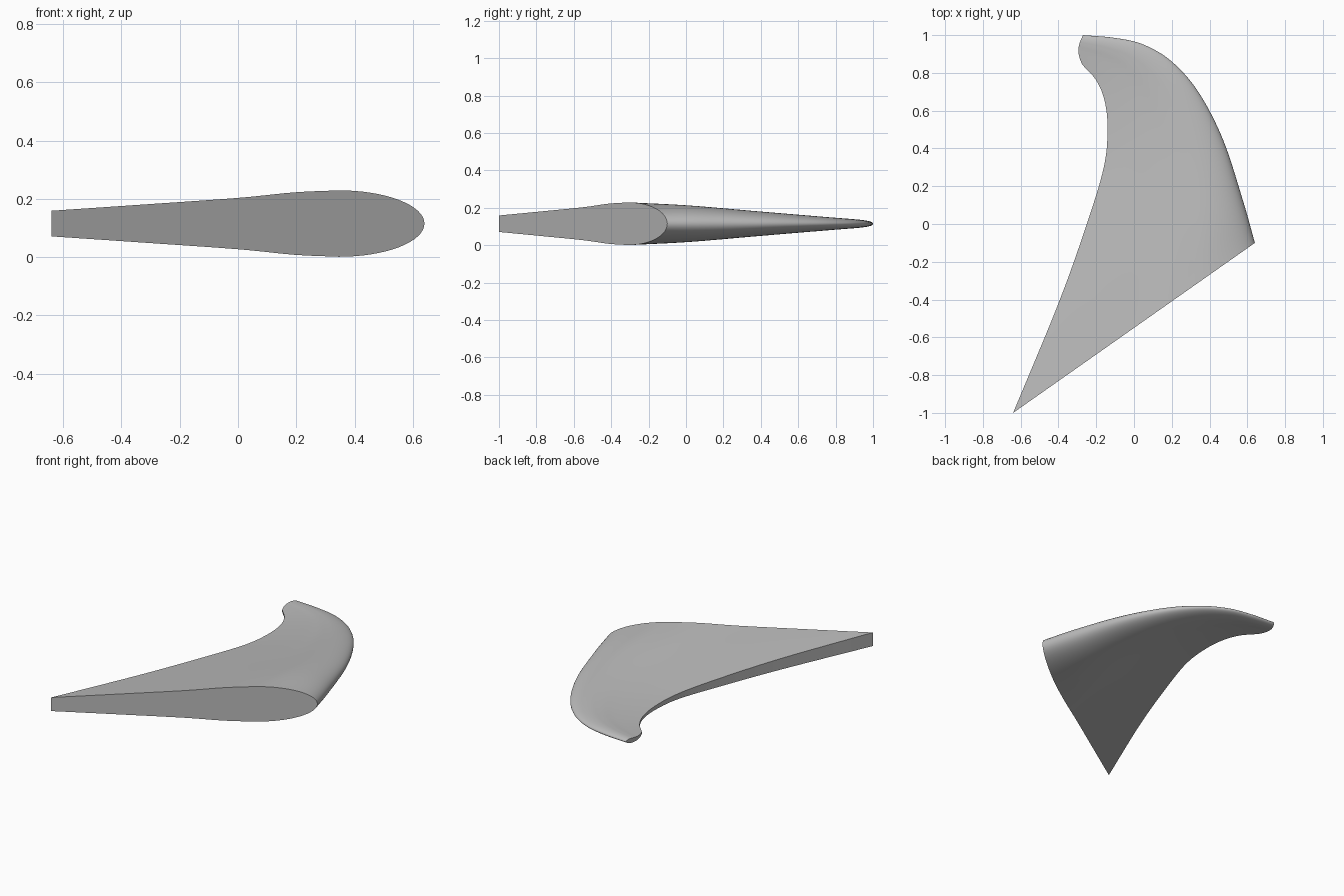
import bpy, bmesh, math
from mathutils import Vector

cube = bpy.data.objects.get("Cube")
if cube:
    bpy.data.objects.remove(cube, do_unlink=True)

MID_Z = 0.115
SPAN_STEPS, AFT_STEPS, NOSE_STEPS = 56, 20, 16
PEAK = 0.77  # chord fraction of greatest thickness

# Stations from root to tip: trailing x, y, leading x, y, half thickness, trailing half thickness
STATIONS = [
    (-.64, -1.0, .64, -.10, .114, .044),
    (-.40, -.42, .575, .13, .098, .036),
    (-.25, 0.0, .47, .45, .069, .027),
    (-.16, .30, .34, .70, .047, .018),
    (-.14, .50, .20, .86, .033, .013),
    (-.155, .65, .05, .95, .025, .010),
    (-.20, .76, -.10, .985, .020, .008),
    (-.275, .845, -.27, 1.0, .015, .007),
]
# Rise from the trailing edge thickness to the greatest thickness
AFT = [(0, 0), (.25, .31), (.5, .63), (.65, .90), (PEAK, 1)]


def spline(points, t):
    """Smooth curve through the points, t from 0 to 1."""
    n = len(points) - 1
    i = min(int(t * n), n - 1)
    f = t * n - i
    b, c = Vector(points[i]), Vector(points[i + 1])
    a = Vector(points[i - 1]) if i else 2 * b - c
    d = Vector(points[i + 2]) if i + 2 <= n else 2 * c - b
    return b + (c - a) * f / 2 + (2 * a - 5 * b + 4 * c - d) * f**2 / 2 \
        + (3 * b - a - 3 * c + d) * f**3 / 2


def half_profile():
    """Chord fraction, rise, and whether the point lies on the round nose."""
    pts = [(*spline(AFT, k / AFT_STEPS), False) for k in range(AFT_STEPS)]
    for k in range(NOSE_STEPS + 1):
        a = k / NOSE_STEPS * math.pi / 2
        pts.append((PEAK + (1 - PEAK) * math.sin(a), math.cos(a), True))
    return pts


bm = bmesh.new()
profile = half_profile()
rings = []
for s in range(SPAN_STEPS + 1):
    t = s / SPAN_STEPS
    tx, ty, lx, ly, thick, trail = spline(STATIONS, t)
    upper, lower = [], []
    for u, rise, nose in profile:
        h = thick * rise if nose else trail + (thick - trail) * rise
        x = tx + (lx - tx) * u - 0.022 * math.sin(math.pi * u) * t**8
        y = ty + (ly - ty) * u
        upper.append(bm.verts.new((x, y, MID_Z + h)))
        if u < 0.9999:
            lower.append(bm.verts.new((x, y, MID_Z - h)))
    rings.append(upper + lower[::-1])

# Skin between the sections, then flat root and tip caps
for r0, r1 in zip(rings, rings[1:]):
    for k in range(len(r0)):
        j = (k + 1) % len(r0)
        bm.faces.new((r0[k], r0[j], r1[j], r1[k]))
bm.faces.new(rings[0])
bm.faces.new(rings[-1])
bmesh.ops.recalc_face_normals(bm, faces=bm.faces)

mesh = bpy.data.meshes.new("fin")
bm.to_mesh(mesh)
bm.free()
fin = bpy.data.objects.new("fin", mesh)
bpy.context.collection.objects.link(fin)

grey = bpy.data.materials.new("plain grey")
grey.use_nodes = True
colour = (0.5, 0.5, 0.5, 1)
grey.diffuse_color = colour
grey.node_tree.nodes["Principled BSDF"].inputs["Base Color"].default_value = colour
mesh.materials.append(grey)

bpy.ops.object.select_all(action="DESELECT")
fin.select_set(True)
bpy.context.view_layer.objects.active = fin
bpy.ops.object.shade_smooth_by_angle(angle=math.radians(35))
